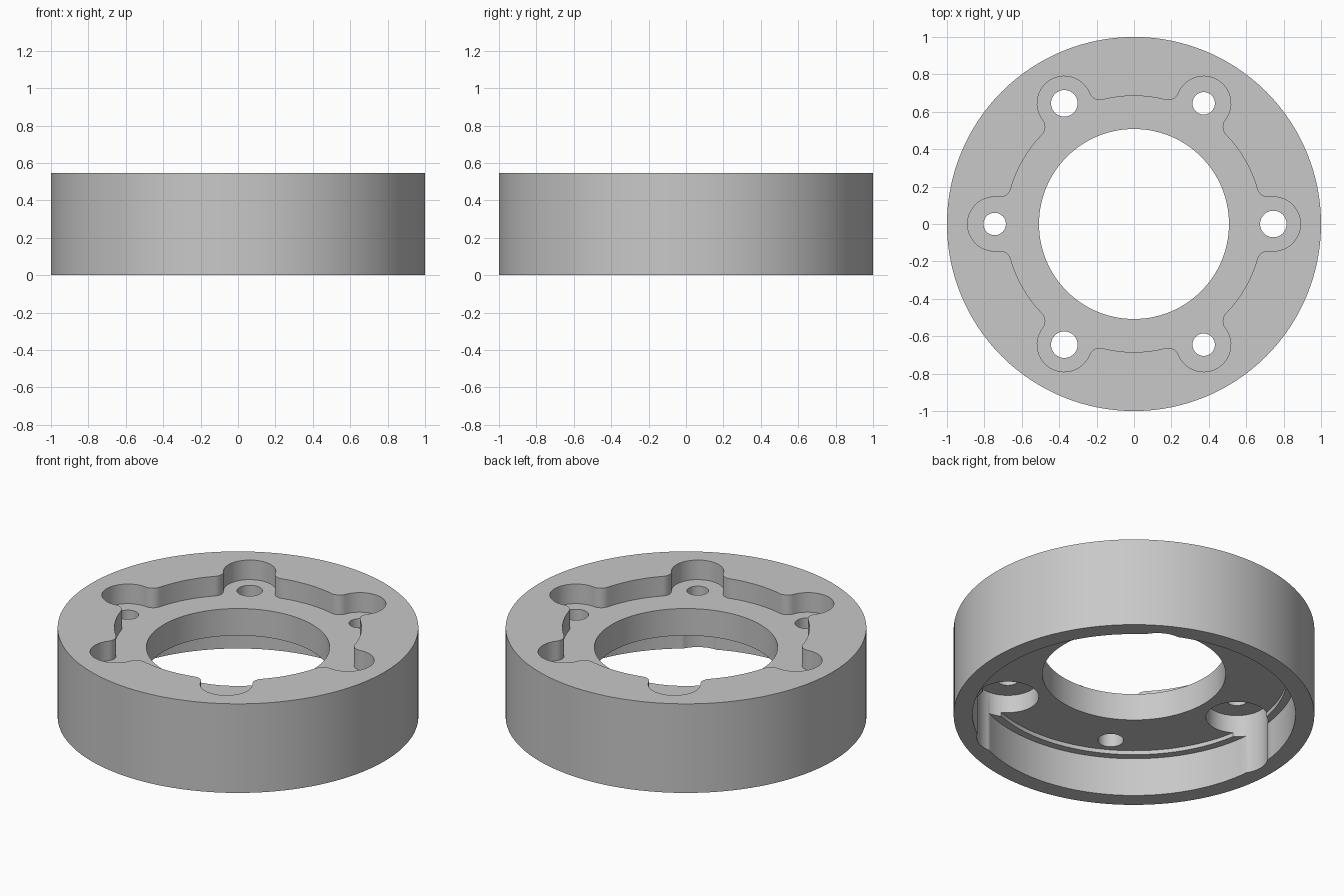
import bpy
import bmesh
import math
from mathutils import Vector

HEIGHT, FLOOR, CEILING = 0.545, 0.425, 0.26
BOLT_RADIUS, LOBE, POCKET, FILLET = 0.745, 0.145, 0.685, 0.06

cube = bpy.data.objects.get("Cube")
if cube:
    bpy.data.objects.remove(cube)

grey = bpy.data.materials.new("plain_grey")
colour = (0.58, 0.58, 0.58, 1)
grey.diffuse_color = colour
grey.use_nodes = True
grey.node_tree.nodes["Principled BSDF"].inputs["Base Color"].default_value = colour


def polar(radius, angle):
    return Vector((radius * math.cos(angle), radius * math.sin(angle)))


def arc(centre, radius, start, end, steps):
    return [centre + polar(radius, start + (end - start) * i / steps) for i in range(steps + 1)]


def circle(radius, centre=Vector((0, 0)), steps=128):
    return arc(centre, radius, 0, math.tau, steps)[:-1]


def prism(name, outline, low, high):
    """Extrude a flat outline from one height to another."""
    bm = bmesh.new()
    face = bm.faces.new([bm.verts.new((p.x, p.y, low)) for p in outline])
    result = bmesh.ops.extrude_face_region(bm, geom=[face])
    verts = [v for v in result["geom"] if isinstance(v, bmesh.types.BMVert)]
    bmesh.ops.translate(bm, verts=verts, vec=(0, 0, high - low))
    bmesh.ops.recalc_face_normals(bm, faces=bm.faces)
    mesh = bpy.data.meshes.new(name)
    bm.to_mesh(mesh)
    bm.free()
    mesh.materials.append(grey)
    obj = bpy.data.objects.new(name, mesh)
    bpy.context.collection.objects.link(obj)
    return obj


def cut(body, name, outline, low, high):
    """Subtract an extruded outline from the body."""
    cutter = prism(name, outline, low, high)
    cutter.hide_render = True
    bpy.context.view_layer.objects.active = body
    mod = body.modifiers.new(name, "BOOLEAN")
    mod.operation, mod.solver, mod.object = "DIFFERENCE", "EXACT", cutter
    bpy.ops.object.modifier_apply(modifier=name)
    bpy.data.objects.remove(cutter)


def pocket_outline():
    """Six round lobes joined by arcs, with filleted corners."""
    # Fillet circles touch both the lobe and the central arc
    a, b, c = POCKET + FILLET, LOBE + FILLET, BOLT_RADIUS
    swing = math.acos((a * a + c * c - b * b) / (2 * a * c))
    lobe_end = math.pi - math.acos((b * b + c * c - a * a) / (2 * b * c))
    points = []
    for i in range(6):
        t = i * math.tau / 6
        before, after = polar(a, t - swing), polar(a, t + swing)
        points += arc(before, FILLET, t - swing + math.pi, t - lobe_end + math.pi, 8)[::1]
        points += arc(polar(c, t), LOBE, t - lobe_end, t + lobe_end, 28)[1:]
        points += arc(after, FILLET, t + lobe_end - math.pi, t + swing - math.pi, 8)[1:]
        points += arc(Vector((0, 0)), POCKET, t + swing, t + math.tau / 6 - swing, 14)[1:-1]
    return points


# Round body with a lobed top pocket
body = prism("ring_body", circle(1), 0, HEIGHT)
cut(body, "top_pocket", pocket_outline(), FLOOR, 1)

# Stepped underside recess and central bore
cut(body, "underside_recess", circle(0.895), -1, CEILING - 0.025)
cut(body, "recess_step", circle(0.85), -1, CEILING)
cut(body, "centre_bore", circle(0.508), -1, 1)

# Bolt holes, every second one counterbored from below
for i in range(6):
    centre = polar(BOLT_RADIUS, i * math.tau / 6)
    if i % 2:
        cut(body, "counterbore", circle(0.172, centre, 64), -1, 0.37)
    cut(body, "bolt_hole", circle(0.06 if i % 2 else 0.071, centre, 40), -1, 1)

bpy.ops.object.select_all(action="DESELECT")
body.select_set(True)
bpy.context.view_layer.objects.active = body
bpy.ops.object.shade_smooth_by_angle(angle=math.radians(30))
